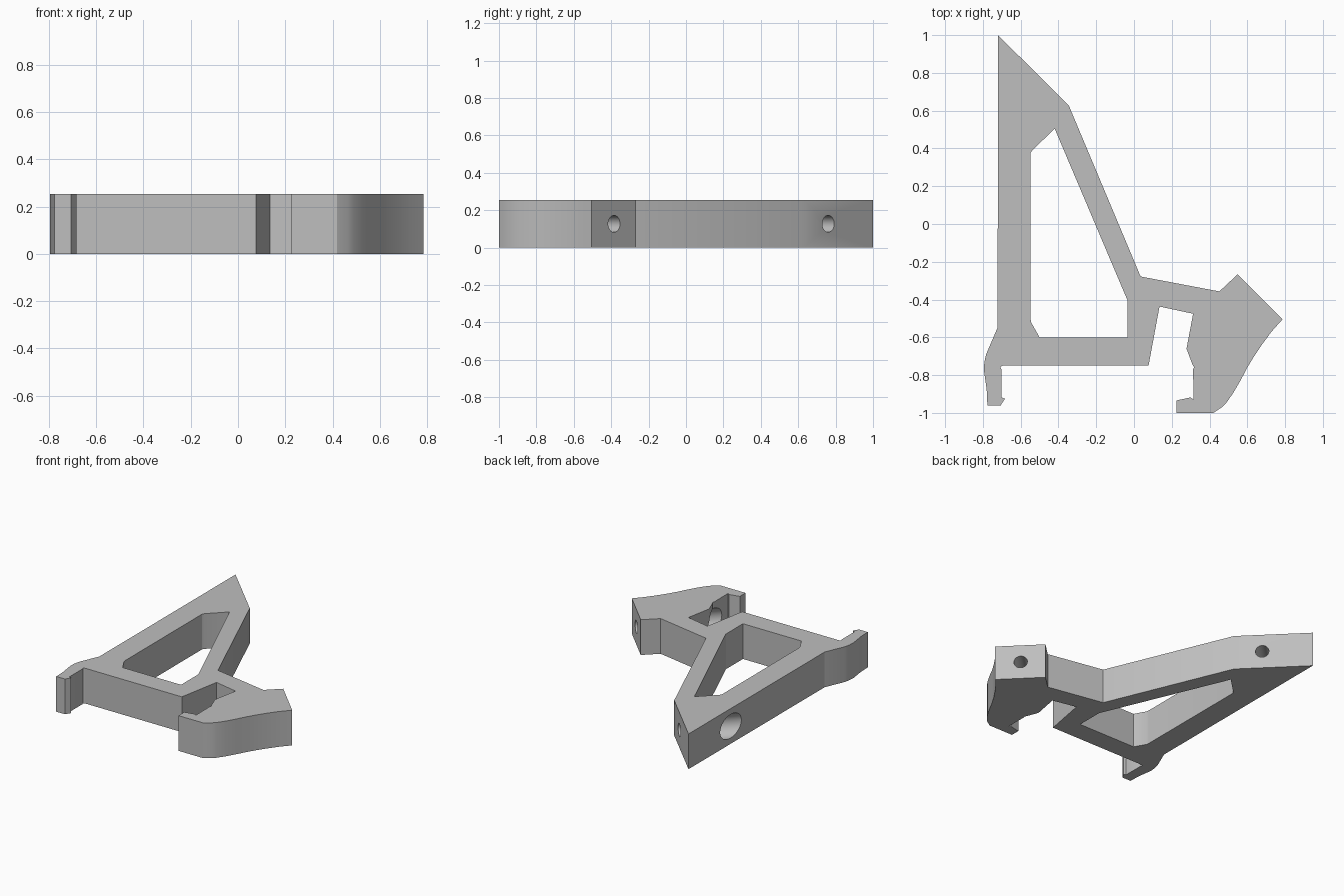
import bpy, bmesh
from mathutils import Vector

HEIGHT = 0.254

cube = bpy.data.objects.get("Cube")
if cube:
    bpy.data.objects.remove(cube, do_unlink=True)

grey = bpy.data.materials.new("plain_grey")
grey.use_nodes = True
grey.diffuse_color = (0.52, 0.52, 0.52, 1)
grey.node_tree.nodes["Principled BSDF"].inputs["Base Color"].default_value = grey.diffuse_color


def add_object(name, bm):
    """Turn a bmesh into a linked object."""
    bmesh.ops.recalc_face_normals(bm, faces=bm.faces[:])
    mesh = bpy.data.meshes.new(name)
    bm.to_mesh(mesh)
    bm.free()
    mesh.materials.append(grey)
    obj = bpy.data.objects.new(name, mesh)
    bpy.context.collection.objects.link(obj)
    return obj


def extrude_profile(name, points, bottom, top):
    """Extrude a plan outline straight up."""
    bm = bmesh.new()
    face = bm.faces.new([bm.verts.new((x, y, bottom)) for x, y in points])
    result = bmesh.ops.extrude_face_region(bm, geom=[face])
    moved = [v for v in result["geom"] if isinstance(v, bmesh.types.BMVert)]
    bmesh.ops.translate(bm, verts=moved, vec=(0, 0, top - bottom))
    return add_object(name, bm)


def rod(name, start, end, radius):
    """Cylinder between two points."""
    bm = bmesh.new()
    axis = end - start
    bmesh.ops.create_cone(bm, cap_ends=True, segments=48, radius1=radius,
                          radius2=radius, depth=axis.length)
    obj = add_object(name, bm)
    obj.rotation_mode = 'QUATERNION'
    obj.rotation_quaternion = axis.to_track_quat('Z', 'Y')
    obj.location = (start + end) / 2
    return obj


def cut(target, cutter):
    """Subtract a cutter and discard it."""
    cutter.hide_render = True
    bpy.context.view_layer.objects.active = target
    mod = target.modifiers.new("cut", 'BOOLEAN')
    mod.operation = 'DIFFERENCE'
    mod.solver = 'EXACT'
    mod.object = cutter
    bpy.ops.object.modifier_apply(modifier=mod.name)
    bpy.data.objects.remove(cutter, do_unlink=True)


# Outline: long arm, diagonal brace and bridge
arm_and_bridge = [(-.72, 1), (-.345, .627), (.035, -.278), (.452, -.357)]
# Clamp block with its curved outer edge and lower lip
clamp_block = [(.548, -.267), (.786, -.505), (.728, -.57), (.68, -.635),
               (.638, -.697), (.6, -.76), (.563, -.83), (.525, -.895),
               (.49, -.945), (.465, -.97), (.42, -1), (.225, -1),
               (.225, -.934), (.3, -.918), (.315, -.93)]
# Slot between clamp block and base bar
slot = [(.313, -.77), (.318, -.757), (.31, -.745), (.278, -.66),
        (.313, -.475), (.135, -.437), (.077, -.75)]
# Hooked clip at the other end of the base bar
clip = [(-.695, -.75), (-.707, -.757), (-.702, -.77), (-.702, -.918),
        (-.683, -.925), (-.707, -.962), (-.776, -.962), (-.78, -.875),
        (-.795, -.77), (-.792, -.73), (-.783, -.69), (-.722, -.548)]
bracket = extrude_profile("bracket_frame", arm_and_bridge + clamp_block + slot + clip,
                          0, HEIGHT)

# Opening inside the frame
opening = [(-.548, .375), (-.54, .388), (-.42, .505), (-.034, -.405),
           (-.034, -.6), (-.5, -.6), (-.545, -.52), (-.548, -.5)]
cut(bracket, extrude_profile("frame_opening", opening, -.1, HEIGHT + .1))

# Diagonal bolt holes, each with a wide recess for the bolt head
inward = Vector((-1, -1, 0)).normalized()
for label, x, y, length, seat, spare in (
        ("arm", -.48, .76, .354, .18, .2),
        ("clamp", .665, -.385, .5, .25, .13)):
    mouth = Vector((x, y, HEIGHT / 2))
    far_end = mouth + inward * (length + spare)
    cut(bracket, rod(label + "_bolt_hole", mouth - inward * .1,
                     mouth + inward * (seat + .02), .045))
    cut(bracket, rod(label + "_head_recess", mouth + inward * seat, far_end, .085))

# Smooth curved walls, sharp corners
bpy.ops.object.select_all(action='DESELECT')
bracket.select_set(True)
bpy.context.view_layer.objects.active = bracket
bpy.ops.object.shade_smooth_by_angle(angle=.4)
